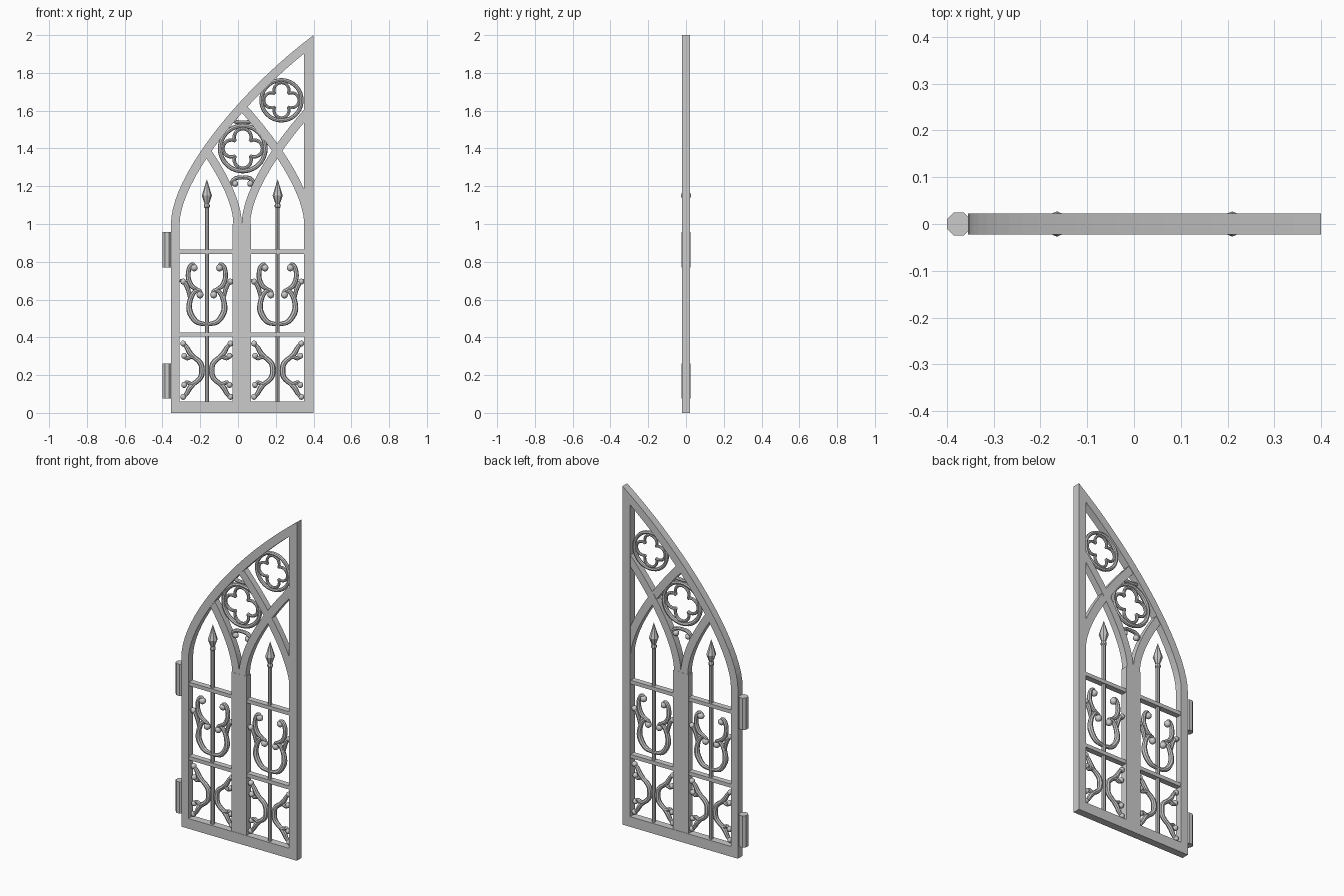
import bpy, bmesh, math
from mathutils import Vector

if "Cube" in bpy.data.objects:
    bpy.data.objects.remove(bpy.data.objects["Cube"])


def finish(name, bm, smooth=False):
    bmesh.ops.recalc_face_normals(bm, faces=bm.faces)
    me = bpy.data.meshes.new(name)
    bm.to_mesh(me)
    bm.free()
    ob = bpy.data.objects.new(name, me)
    bpy.context.collection.objects.link(ob)
    if smooth:
        for o in bpy.context.selected_objects:
            o.select_set(False)
        bpy.context.view_layer.objects.active = ob
        ob.select_set(True)
        bpy.ops.object.shade_smooth_by_angle(angle=math.radians(40))
    return ob


def strip(name, a, b, depth):
    """Solid band between two matching xz edges, depth either side of y = 0."""
    bm = bmesh.new()
    rows = [[bm.verts.new((x, y, z)) for (x, z), y in
             ((p, -depth), (q, -depth), (q, depth), (p, depth))] for p, q in zip(a, b)]
    for r, s in zip(rows, rows[1:]):
        for i in range(4):
            j = (i + 1) % 4
            bm.faces.new((r[i], r[j], s[j], s[i]))
    bm.faces.new(rows[0])
    bm.faces.new(rows[-1])
    return finish(name, bm)


def bar(name, x0, x1, z0, z1, depth):
    return strip(name, [(x0, z0), (x0, z1)], [(x1, z0), (x1, z1)], depth)


def lathe(name, x, profile, n, turn=0.0, smooth=False):
    bm = bmesh.new()
    rings = [[bm.verts.new((x + r * math.cos(turn + math.tau * i / n),
                            r * math.sin(turn + math.tau * i / n), z))
              for i in range(n)] for r, z in profile]
    for r, s in zip(rings, rings[1:]):
        for i in range(n):
            j = (i + 1) % n
            bm.faces.new((r[i], r[j], s[j], s[i]))
    bm.faces.new(rings[0])
    bm.faces.new(rings[-1])
    return finish(name, bm, smooth)


def spline(pts, n=6):
    """Catmull-Rom curve through (x, z, radius) points."""
    p = [Vector(v) for v in pts]
    p = [2 * p[0] - p[1]] + p + [2 * p[-1] - p[-2]]
    out = []
    for a, b, c, d in zip(p, p[1:], p[2:], p[3:]):
        for k in range(n):
            t = k / n
            out.append(0.5 * (2 * b + (c - a) * t + (2 * a - 5 * b + 4 * c - d) * t * t
                              + (3 * b - a - 3 * c + d) * t ** 3))
    return out + [p[-2]]


def tube(bm, path, closed=False, n=8):
    rings, m = [], len(path)
    for i, (x, z, r) in enumerate(path):
        if closed:
            t = Vector(path[(i + 1) % m][:2]) - Vector(path[i - 1][:2])
        else:
            t = Vector(path[min(i + 1, m - 1)][:2]) - Vector(path[max(i - 1, 0)][:2])
        t.normalize()
        rings.append([bm.verts.new((x + t.y * r * math.cos(a), r * math.sin(a),
                                    z - t.x * r * math.cos(a)))
                      for a in (math.tau * k / n for k in range(n))])
    pairs = list(zip(rings, rings[1:])) + ([(rings[-1], rings[0])] if closed else [])
    for r, s in pairs:
        for k in range(n):
            j = (k + 1) % n
            bm.faces.new((r[k], r[j], s[j], s[k]))
    if not closed:
        bm.faces.new(rings[0])
        bm.faces.new(rings[-1])


def scrollwork(name, cx, paths, balls):
    """Wrought scrolls, drawn for one side and mirrored about x = cx."""
    bm = bmesh.new()
    for s in (-1, 1):
        for p in paths:
            tube(bm, [(cx + s * x, z, r) for x, z, r in spline(p)])
        for x, z, r in balls:
            v = bmesh.ops.create_uvsphere(bm, u_segments=10, v_segments=8, radius=r)['verts']
            bmesh.ops.translate(bm, verts=v, vec=(cx + s * x, 0, z))
    return finish(name, bm, True)


# Master arch curve, reused shifted and mirrored for the tracery
P = [Vector(v) for v in ((-0.355, 1), (-0.355, 1.25), (0.0, 1.70), (0.4, 2))]


def arch(name, width, depth, reach, x0, side=1):
    outer, inner = [], []
    t_end = 1.0
    while t_end > 0.01:
        x = sum(w * v.x for w, v in zip(((1 - t_end) ** 3, 3 * t_end * (1 - t_end) ** 2,
                                         3 * t_end ** 2 * (1 - t_end), t_end ** 3), P))
        if x + 0.355 <= reach + 1e-6:
            break
        t_end -= 0.005
    for i in range(21):
        t = t_end * i / 20
        u = 1 - t
        q = u ** 3 * P[0] + 3 * t * u * u * P[1] + 3 * t * t * u * P[2] + t ** 3 * P[3]
        d = (u * u * (P[1] - P[0]) + 2 * t * u * (P[2] - P[1]) + t * t * (P[3] - P[2])).normalized()
        for line, w in ((outer, 0), (inner, width)):
            x = x0 + side * (q.x + 0.355 + d.y * w)
            line.append((min(x, 0.4), q.y - d.x * w))
    return strip(name, outer, inner, depth)


# Outer frame
arch("arched_top", 0.046, 0.022, 0.755, -0.355)
bar("hinge_stile", -0.355, -0.309, 0, 1.0, 0.022)
bar("bottom_rail", -0.355, 0.4, 0, 0.06, 0.022)
strip("meeting_stile", [(0.35, 0), (0.35, 1.957)], [(0.4, 0), (0.4, 2)], 0.022)

# Mullion, tracery and cross rails
bar("mullion", -0.03, 0.07, 0.05, 1.0, 0.02)
arch("tracery_left", 0.045, 0.019, 0.165, 0.02, -1)
arch("tracery_right", 0.045, 0.0195, 0.345, 0.02)
arch("tracery_cross", 0.045, 0.0185, 0.35, 0.395, -1)
for z in (0.415, 0.853):
    bar("cross_rail", -0.32, 0.36, z - 0.011, z + 0.011, 0.017)

# Hinges
for z in (0.075, 0.77):
    lathe("hinge", -0.375, [(0.027, z), (0.027, z + 0.187)], 8, math.pi / 8)

# Spears and scroll panels
for cx in (-0.165, 0.21):
    lathe("spear", cx, [(0.011, 0.05), (0.011, 1.085), (0.016, 1.09), (0.016, 1.10),
                        (0.012, 1.108), (0.027, 1.15), (0.019, 1.175), (0.001, 1.235)], 8)
    scrollwork("lower_scroll", cx, [
        [(0.118, 0.30, .009), (0.105, 0.288, .010), (0.075, 0.297, .012), (0.035, 0.265, .014),
         (0.026, 0.225, .015), (0.035, 0.185, .014), (0.075, 0.153, .012),
         (0.105, 0.162, .010), (0.118, 0.15, .009)],
        [(0.055, 0.285, .010), (0.088, 0.315, .014), (0.105, 0.345, .012), (0.125, 0.37, .009)],
        [(0.055, 0.165, .010), (0.088, 0.135, .014), (0.105, 0.105, .012), (0.125, 0.08, .009)],
    ], [(0.12, 0.302, .016), (0.12, 0.148, .016), (0.125, 0.367, .016), (0.125, 0.085, .016)])
    scrollwork("upper_scroll", cx, [
        [(0, 0.468, .010), (0.055, 0.483, .014), (0.09, 0.535, .016), (0.09, 0.59, .014),
         (0.068, 0.638, .012), (0.04, 0.648, .010), (0.025, 0.625, .008)],
        [(0.088, 0.60, .009), (0.10, 0.655, .012), (0.118, 0.69, .012), (0.143, 0.703, .008)],
        [(0.045, 0.65, .009), (0.08, 0.672, .013), (0.098, 0.715, .013), (0.094, 0.765, .012),
         (0.075, 0.787, .010), (0.058, 0.77, .008)],
    ], [(0.036, 0.625, .019), (0.067, 0.768, .019), (0.125, 0.695, .016)])

# Quatrefoil rosettes
for cx, cz, s in ((0.025, 1.40, 1.0), (0.23, 1.655, 0.89)):
    bm = bmesh.new()
    ring = [math.tau * i / 40 for i in range(40)]
    tube(bm, [(cx + s * .12 * math.cos(a), cz + s * .12 * math.sin(a), .012 * s) for a in ring], True)
    foil = []
    for k in range(4):
        c = k * math.pi / 2
        for i in range(13):
            a = c + math.radians(-118 + 236 * i / 12)
            foil.append((cx + s * (.06 * math.cos(c) + .045 * math.cos(a)),
                         cz + s * (.06 * math.sin(c) + .045 * math.sin(a)), .009 * s))
    tube(bm, foil, True)
    finish("quatrefoil", bm, True)

# Small scrolls above and below the lower rosette
for z, d in ((1.537, 1), (1.247, -1)):
    scrollwork("rosette_scroll", 0.025, [
        [(0, z, .010), (0.035, z + .004 * d, .011), (0.056, z + .022 * d, .010),
         (0.05, z + .04 * d, .008)]], [(0.04, z + .033 * d, .017)])
